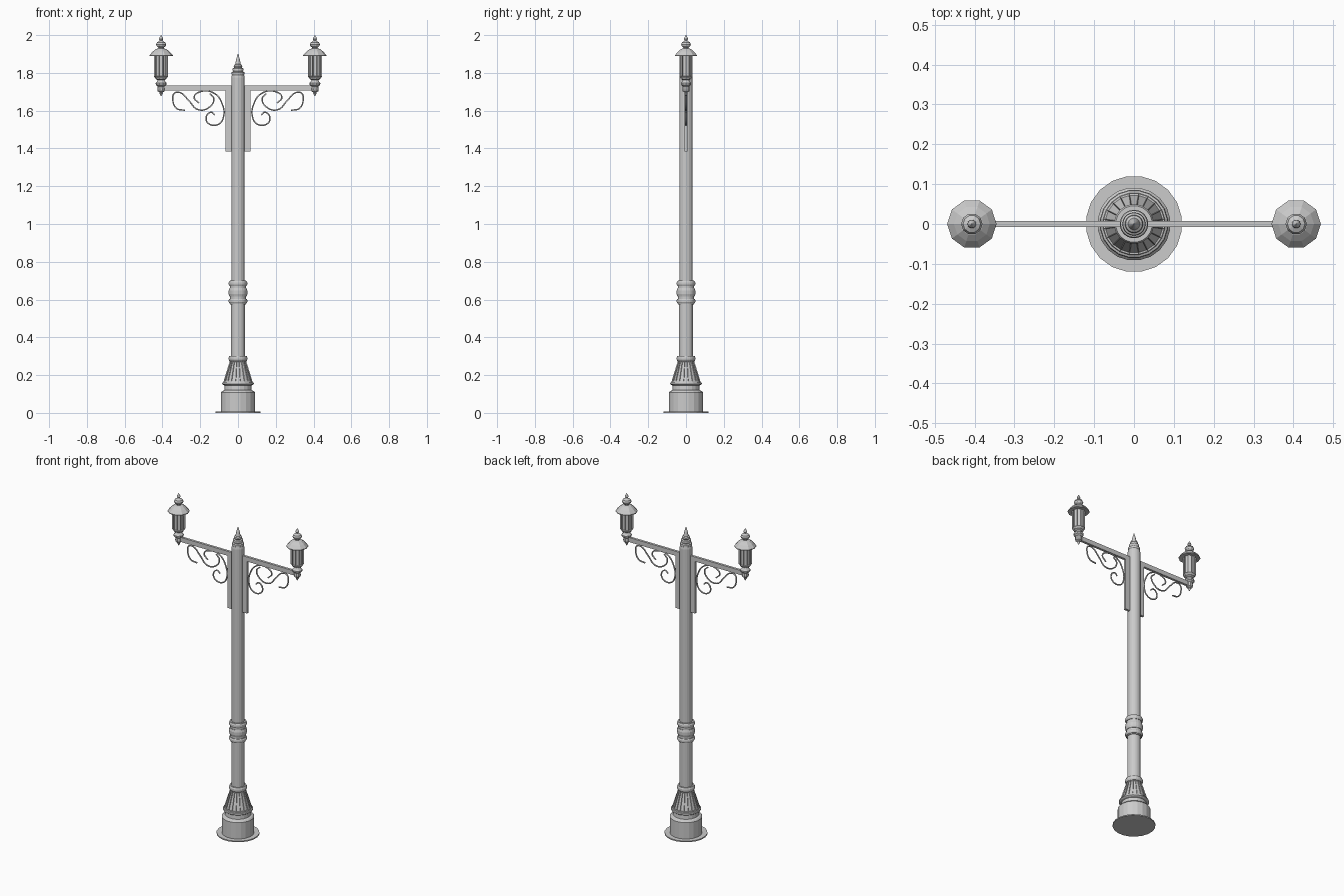
import bpy, bmesh
from math import sin, cos, pi, tau

if "Cube" in bpy.data.objects:
    bpy.data.objects.remove(bpy.data.objects["Cube"])

LX = 0.407   # lantern distance from the post


def finish(name, bm):
    bmesh.ops.recalc_face_normals(bm, faces=bm.faces)
    me = bpy.data.meshes.new(name)
    bm.to_mesh(me)
    bm.free()
    ob = bpy.data.objects.new(name, me)
    bpy.context.collection.objects.link(ob)
    return ob


def lathe(name, profile, sides, x=0.0, phase=0.0, inset=None):
    """Spin (radius, z) points; optionally recess one band of faces."""
    bm = bmesh.new()
    rings = [[bm.verts.new((x + r * cos(phase + tau * i / sides),
                            r * sin(phase + tau * i / sides), z))
              for i in range(sides)] for r, z in profile]
    panels = []
    for k, (a, b) in enumerate(zip(rings, rings[1:])):
        for i in range(sides):
            j = (i + 1) % sides
            f = bm.faces.new((a[i], a[j], b[j], b[i]))
            if inset and k == inset[0]:
                panels.append(f)
    bm.faces.new(rings[0][::-1])
    bm.faces.new(rings[-1])
    bmesh.ops.recalc_face_normals(bm, faces=bm.faces)
    if panels:
        bmesh.ops.inset_individual(bm, faces=panels, thickness=inset[1], depth=-inset[2])
    return finish(name, bm)


def ring(name, z0, z1, r, core=0.038):
    h = z1 - z0
    return lathe(name, [(core, z0), (r - 0.004, z0), (r, z0 + h * 0.3), (r, z0 + h * 0.7),
                        (r - 0.004, z1), (core, z1)], 20, phase=pi / 20)


def box(name, x0, x1, y, z0, z1):
    bm = bmesh.new()
    bmesh.ops.create_cube(bm, size=1)
    for v in bm.verts:
        v.co = ((x0 + x1) / 2 + v.co.x * (x1 - x0), v.co.y * 2 * y,
                (z0 + z1) / 2 + v.co.z * (z1 - z0))
    return finish(name, bm)


def scroll(name, pts, s):
    """Smooth wrought iron scroll through (x, z) points."""
    cu = bpy.data.curves.new(name, 'CURVE')
    cu.dimensions = '3D'
    cu.bevel_depth = 0.0042
    cu.bevel_resolution = 1
    cu.resolution_u = 5
    cu.use_fill_caps = True
    sp = cu.splines.new('BEZIER')
    sp.bezier_points.add(len(pts) - 1)
    for p, (x, z) in zip(sp.bezier_points, pts):
        p.co = (s * x, 0, z)
        p.handle_left_type = p.handle_right_type = 'AUTO'
    ob = bpy.data.objects.new(name, cu)
    bpy.context.collection.objects.link(ob)


# base plate and pedestal
P = pi / 20
lathe("base_plate", [(0.121, 0), (0.121, 0.007)], 20, phase=P)
lathe("pedestal", [(0.092, 0.005), (0.092, 0.108), (0.085, 0.116), (0.073, 0.120),
                   (0.071, 0.145), (0.080, 0.148), (0.086, 0.153), (0.084, 0.160),
                   (0.076, 0.163)], 20, phase=P)
# fluted cone with recessed panels
lathe("fluted_cone", [(0.079, 0.160), (0.077, 0.168), (0.045, 0.272), (0.042, 0.278)],
      20, phase=P, inset=(1, 0.0025, 0.004))
ring("cone_collar", 0.274, 0.302, 0.050)

# post shaft and decorative rings
lathe("post", [(0.038, 0.27), (0.038, 0.60), (0.036, 0.68), (0.036, 1.775), (0.033, 1.79)],
      20, phase=P)
lathe("middle_sleeve", [(0.043, 0.575), (0.043, 0.70)], 20, phase=P)
ring("lower_ring", 0.580, 0.604, 0.050)
ring("middle_ring", 0.616, 0.660, 0.050)
ring("upper_ring", 0.672, 0.698, 0.050)

# pointed finial
lathe("finial", [(0.030, 1.785), (0.034, 1.792), (0.034, 1.803), (0.026, 1.807),
                 (0.029, 1.815), (0.028, 1.824), (0.020, 1.828), (0.023, 1.835),
                 (0.021, 1.842), (0.015, 1.846), (0.010, 1.870), (0.001, 1.902)], 20)

# scroll paths shared by both sides
inner = [(0.207, 1.64), (0.232, 1.672), (0.20, 1.70), (0.127, 1.693), (0.083, 1.634),
         (0.076, 1.570), (0.10, 1.530), (0.15, 1.528), (0.169, 1.56), (0.143, 1.592),
         (0.123, 1.578)]
outer = [(0.281, 1.602), (0.325, 1.612), (0.345, 1.655), (0.337, 1.692), (0.305, 1.695),
         (0.262, 1.655), (0.21, 1.605), (0.15, 1.620), (0.128, 1.665), (0.15, 1.690)]

for side, s in (("left", -1), ("right", 1)):
    # bracket
    xs = sorted((s * 0.030, s * LX))
    box(side + "_arm", *xs, 0.0075, 1.706, 1.734)
    xs = sorted((s * 0.030, s * 0.067))
    box(side + "_bracket_plate", *xs, 0.0075, 1.383, 1.710)
    scroll(side + "_inner_scroll", inner, s)
    scroll(side + "_outer_scroll", outer, s)

    # lantern
    x = s * LX
    lathe(side + "_lantern_base", [(0.002, 1.678), (0.009, 1.692), (0.008, 1.697),
          (0.018, 1.702), (0.020, 1.712), (0.018, 1.728), (0.028, 1.736), (0.029, 1.746),
          (0.022, 1.754), (0.018, 1.762), (0.029, 1.768), (0.030, 1.774)], 10, x)
    lathe(side + "_lantern_body", [(0.029, 1.772), (0.037, 1.780), (0.037, 1.900)],
          10, x, inset=(1, 0.004, 0.006))
    lathe(side + "_lantern_roof", [(0.036, 1.893), (0.062, 1.889), (0.062, 1.893),
          (0.045, 1.912), (0.028, 1.926), (0.014, 1.930)], 10, x)
    lathe(side + "_lantern_finial", [(0.014, 1.927), (0.014, 1.934), (0.024, 1.942),
          (0.027, 1.951), (0.022, 1.962), (0.012, 1.967), (0.007, 1.972), (0.011, 1.979),
          (0.009, 1.986), (0.001, 2.0)], 10, x)
